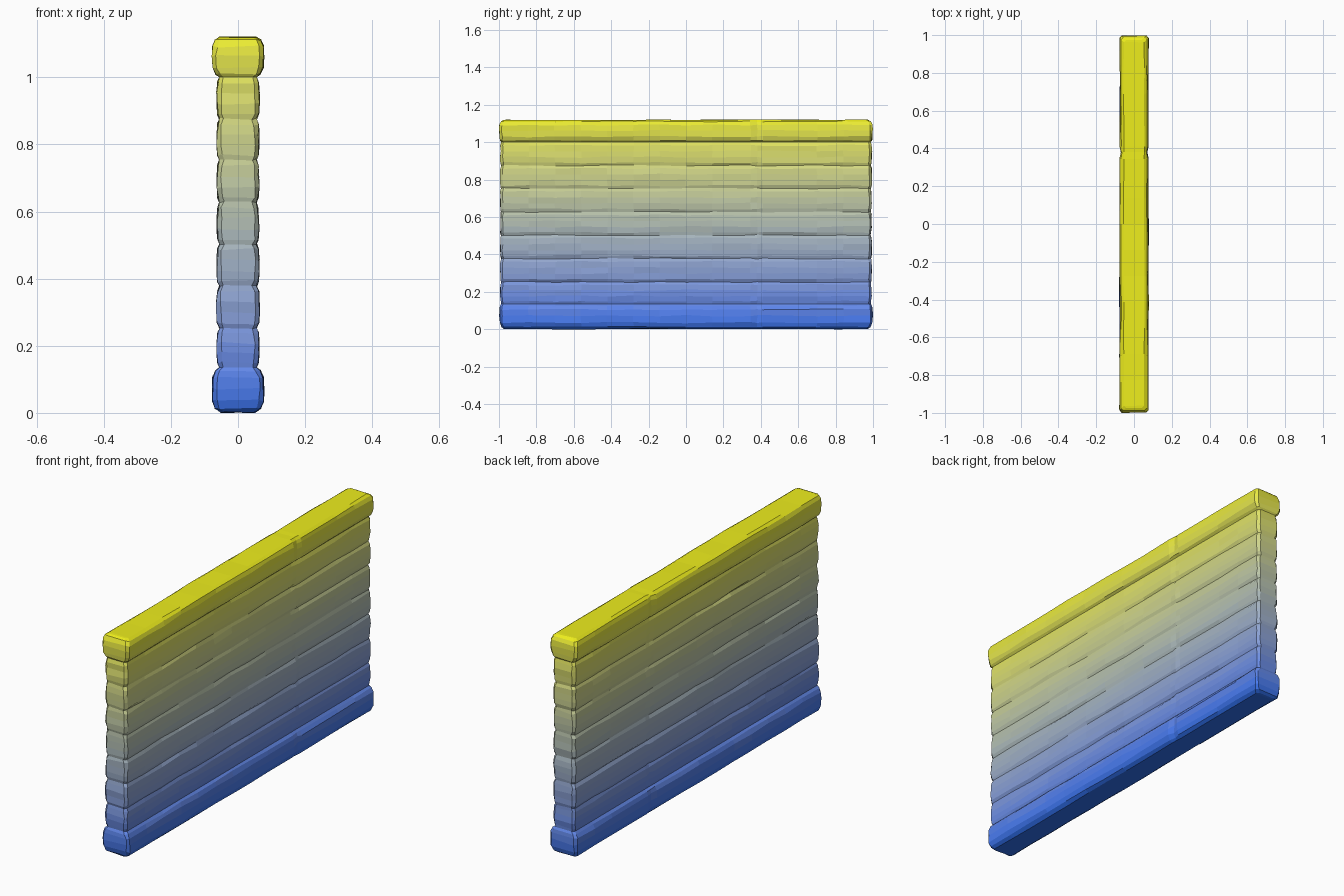
import bpy, bmesh, random

if "Cube" in bpy.data.objects:
    bpy.data.objects.remove(bpy.data.objects["Cube"])

random.seed(7)
STATIONS = 15
BLUE, YELLOW = (0.03, 0.17, 0.92), (0.85, 0.85, 0.012)
BANDS = 44
HEIGHT = 1.125

# blue-to-yellow paint, in fine bands of height
paints = []
for k in range(BANDS):
    t = k / (BANDS - 1)
    m = bpy.data.materials.new(f"paint_{k:02d}")
    m.diffuse_color = (*[a + (b - a) * t for a, b in zip(BLUE, YELLOW)], 1)
    m.use_nodes = True
    m.node_tree.nodes["Principled BSDF"].inputs["Base Color"].default_value = m.diffuse_color
    paints.append(m)


def ring(bm, z, w, l, rough):
    """Chamfered rectangle outline at height z, hewn unevenly along y."""
    c = min(0.012, w * 0.3)
    ys = [(-1 + 2 * i / (STATIONS - 1)) * (l - c) for i in range(STATIONS)]
    ys[9], ys[10], ys[11] = 0.345, 0.38, 0.41
    side = [(w, y) for y in ys]
    pts = side + [(w - c, l), (-w + c, l)]
    pts += [(-x, y) for x, y in reversed(side)] + [(-w + c, -l), (w - c, -l)]
    verts = []
    for x, y in pts:
        dent = 0.0
        if rough and y == 0.38 and w > 0.066:
            dent = 0.006                      # narrow split in the rails
        s = 1 if x > 0 else -1
        verts.append(bm.verts.new((
            x + s * (random.uniform(-1, 1) * 0.0025 * rough - dent),
            y + random.uniform(-1, 1) * 0.003 * rough,
            z + random.uniform(-1, 1) * 0.004 * rough)))
    return verts


def stack(name, rows, cap_low=False, cap_high=False):
    """Join outlines (z, half width, half length, roughness) upwards."""
    bm = bmesh.new()
    rings = [ring(bm, *r) for r in rows]
    n = len(rings[0])
    for a, b in zip(rings, rings[1:]):
        for i in range(n):
            j = (i + 1) % n
            bm.faces.new((a[i], a[j], b[j], b[i]))
    # caps are strips of quads across the thickness
    for r, wanted in ((rings[0], cap_low), (rings[-1], cap_high)):
        if wanted:
            left = [r[2 * STATIONS + 1 - i] for i in range(STATIONS)]
            for i in range(STATIONS - 1):
                bm.faces.new((r[i], r[i + 1], left[i + 1], left[i]))
            bm.faces.new((r[STATIONS - 1], r[STATIONS],
                          r[STATIONS + 1], left[-1]))
            bm.faces.new((r[0], left[0], r[n - 2], r[n - 1]))
    bmesh.ops.recalc_face_normals(bm, faces=bm.faces)
    me = bpy.data.meshes.new(name)
    for m in paints:
        me.materials.append(m)
    for f in bm.faces:
        t = f.calc_center_median().z / HEIGHT
        f.material_index = max(0, min(BANDS - 1, round(t * (BANDS - 1))))
    bm.to_mesh(me)
    bm.free()
    ob = bpy.data.objects.new(name, me)
    bpy.context.collection.objects.link(ob)
    return ob


# bottom rail
SEAM_LOW, SEAM_HIGH = 0.138, 1.003
stack("bottom_rail", [
    (0.004, 0.052, 0.974, 0.5), (0.016, 0.068, 0.988, 0.6),
    (0.038, 0.0755, 0.996, 1), (0.075, 0.0765, 0.997, 1),
    (0.108, 0.075, 0.996, 1), (0.128, 0.066, 0.994, 0.7),
    (SEAM_LOW, 0.056, 0.988, 0)], cap_low=True)

# wall of seven stacked planks
seams = [SEAM_LOW, 0.255, 0.38, 0.506, 0.63, 0.756, 0.878, SEAM_HIGH]
rows = [(SEAM_LOW, 0.056, 0.988, 0)]
for lo, hi in zip(seams, seams[1:]):
    h = hi - lo
    off = random.uniform(-0.001, 0.001)
    rows += [(lo + h * 0.12, 0.0605 + off, 0.991, 1),
             (lo + h * 0.36, 0.0625 + off, 0.993, 1),
             (lo + h * 0.62, 0.0625 + off, 0.993, 1),
             (lo + h * 0.87, 0.0605 + off, 0.991, 1),
             (hi, 0.0545, 0.988, 0.8)]
rows[-1] = (SEAM_HIGH, 0.056, 0.988, 0)
stack("plank_wall", rows)

# top rail
stack("top_rail", [
    (SEAM_HIGH, 0.056, 0.988, 0), (1.012, 0.066, 0.994, 0.7),
    (1.032, 0.075, 0.996, 1), (1.065, 0.0765, 0.997, 1),
    (1.094, 0.075, 0.996, 1), (1.113, 0.068, 0.988, 0.6),
    (1.122, 0.054, 0.974, 0.5)], cap_high=True)

# rest the wall on the ground
low = min(v.co.z for v in bpy.data.objects["bottom_rail"].data.vertices)
for ob in bpy.context.collection.objects:
    ob.location.z = -low
